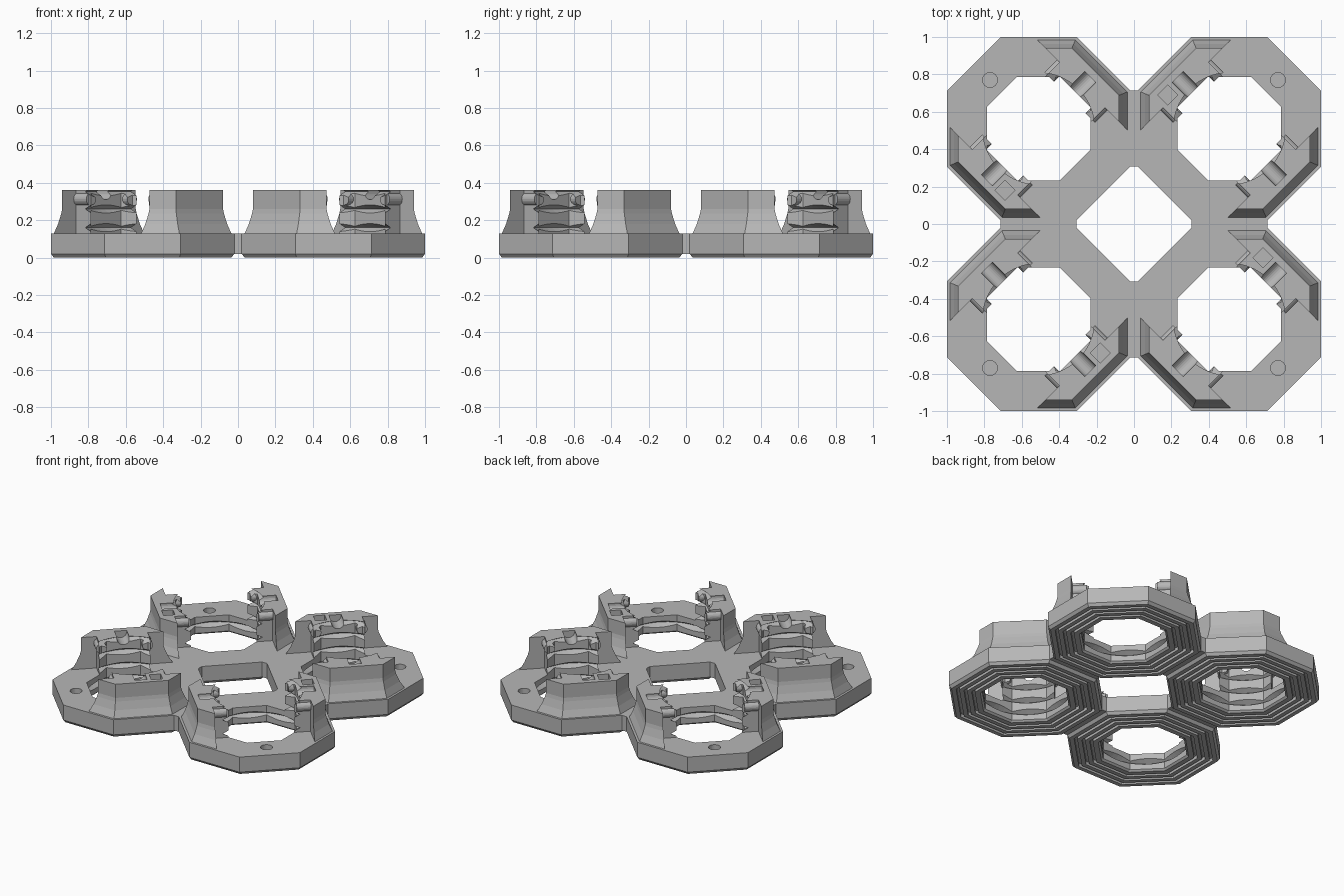
import bpy, bmesh, math
from mathutils import Matrix, Vector

cube = bpy.data.objects.get("Cube")
if cube:
    bpy.data.objects.remove(cube)

grey = bpy.data.materials.new("light grey")
grey.use_nodes = True
color = (0.47, 0.47, 0.47, 1)
grey.diffuse_color = color
grey.node_tree.nodes["Principled BSDF"].inputs["Base Color"].default_value = color

OFFSET = 0.51      # ring centre distance along x and y
HOLE = 0.277       # inner flat-to-centre distance


def add_object(name, bm):
    bmesh.ops.recalc_face_normals(bm, faces=bm.faces)
    mesh = bpy.data.meshes.new(name)
    bm.to_mesh(mesh)
    bm.free()
    mesh.materials.append(grey)
    obj = bpy.data.objects.new(name, mesh)
    bpy.context.scene.collection.objects.link(obj)
    return obj


def lathe(name, profile, sides):
    """Sweep a closed profile of (flat distance, height) around z."""
    bm = bmesh.new()
    scale = 1 / math.cos(math.pi / sides)
    loops = []
    for i in range(sides):
        a = (i + 0.5) * math.tau / sides
        loops.append([bm.verts.new((r * scale * math.cos(a), r * scale * math.sin(a), z))
                      for r, z in profile])
    n = len(profile)
    for i in range(sides):
        p, q = loops[i], loops[(i + 1) % sides]
        for j in range(n):
            k = (j + 1) % n
            bm.faces.new((p[j], q[j], q[k], p[k]))
    return add_object(name, bm)


def box(name, low, high):
    bm = bmesh.new()
    low, high = Vector(low), Vector(high)
    size = high - low
    bmesh.ops.create_cube(bm, size=1, matrix=Matrix.Translation((low + high) / 2)
                          @ Matrix.Diagonal((size.x, size.y, size.z, 1)))
    return add_object(name, bm)


def rod(name, radius, depth, center, axis="Z"):
    bm = bmesh.new()
    turn = Matrix.Rotation(math.pi / 2, 4, "Y") if axis == "X" else Matrix()
    bmesh.ops.create_cone(bm, cap_ends=True, segments=24, radius1=radius, radius2=radius,
                          depth=depth, matrix=Matrix.Translation(center) @ turn)
    return add_object(name, bm)


def groove(z):
    return lathe("groove_cutter", [(0.2, z - 0.032), (0.26, z - 0.032), (0.312, z),
                                   (0.26, z + 0.032), (0.2, z + 0.032)], 48)


def carve(obj, steps):
    """Apply boolean steps, then discard the helper shapes."""
    for operation, tool in steps:
        tool.hide_render = True
        mod = obj.modifiers.new("carve", "BOOLEAN")
        mod.operation, mod.object, mod.solver = operation, tool, "EXACT"
    bpy.context.view_layer.update()
    graph = bpy.context.evaluated_depsgraph_get()
    mesh = bpy.data.meshes.new_from_object(obj.evaluated_get(graph))
    obj.modifiers.clear()
    obj.data = mesh
    for _, tool in steps:
        bpy.data.objects.remove(tool)


# Octagonal base ring with stepped ridges underneath
profile = [(HOLE, 0.13), (HOLE, 0.012), (0.29, 0)]
for a, b in ((0.325, 0.345), (0.375, 0.395), (0.425, 0.445)):
    profile += [(a, 0), (a, 0.025), (b, 0.025), (b, 0)]
profile += [(0.475, 0), (0.49, 0.02), (0.49, 0.13)]
ring = lathe("base_ring", profile, 8)
carve(ring, [("DIFFERENCE", rod("hole_cutter", 0.04, 0.12, (0.26, 0.26, 0.13))),
             ("DIFFERENCE", groove(0.07))])


def make_tower(name, has_socket):
    # Flared octagonal wall, facing +x in its own frame
    tower = lathe(name, [(HOLE, 0.12), (0.478, 0.12), (0.474, 0.13), (0.452, 0.18),
                         (0.435, 0.235), (0.43, 0.26), (0.43, 0.36), (HOLE, 0.36)], 8)
    steps = [("DIFFERENCE", box("back_cutter", (-1, -1, 0), (0.2, 1, 1)))]
    for s in (-1, 1):
        low, high = sorted((s * 0.172, s * 1.0))
        steps.append(("DIFFERENCE", box("side_cutter", (0, low, 0), (0.33, high, 1))))
    # Rounded clips on both ends of the inner block
    for s in (-1, 1):
        steps.append(("UNION", rod("clip", 0.036, 0.105, (0.287, s * 0.155, 0.312), "X")))
    # Thread grooves, cable channel and square socket
    for z in (0.16, 0.26, 0.352):
        steps.append(("DIFFERENCE", groove(z)))
    steps.append(("DIFFERENCE", rod("channel_cutter", 0.042, 0.14, (0.32, 0, 0.352), "X")))
    if has_socket:
        steps.append(("DIFFERENCE", box("socket_cutter", (0.322, 0.068, 0.3),
                                        (0.398, 0.144, 0.4))))
    carve(tower, steps)
    return tower


socket_tower = make_tower("socket_tower", True)
plain_tower = make_tower("plain_tower", False)
# Thin bridge joining neighbouring rings
bridge = box("bridge", (-0.02, 0.307, 0.02), (0.02, 0.713, 0.13))

# Four-fold rotation of every part
center = Matrix.Translation((OFFSET, OFFSET, 0))
parts = [(ring, center),
         (socket_tower, center @ Matrix.Rotation(math.radians(135), 4, "Z")),
         (plain_tower, center @ Matrix.Rotation(math.radians(-45), 4, "Z")),
         (bridge, Matrix())]
for part, place in parts:
    for k in range(4):
        obj = part
        if k:
            obj = part.copy()
            obj.name = f"{part.name}_{k + 1}"
            bpy.context.scene.collection.objects.link(obj)
        obj.matrix_world = Matrix.Rotation(k * math.pi / 2, 4, "Z") @ place
